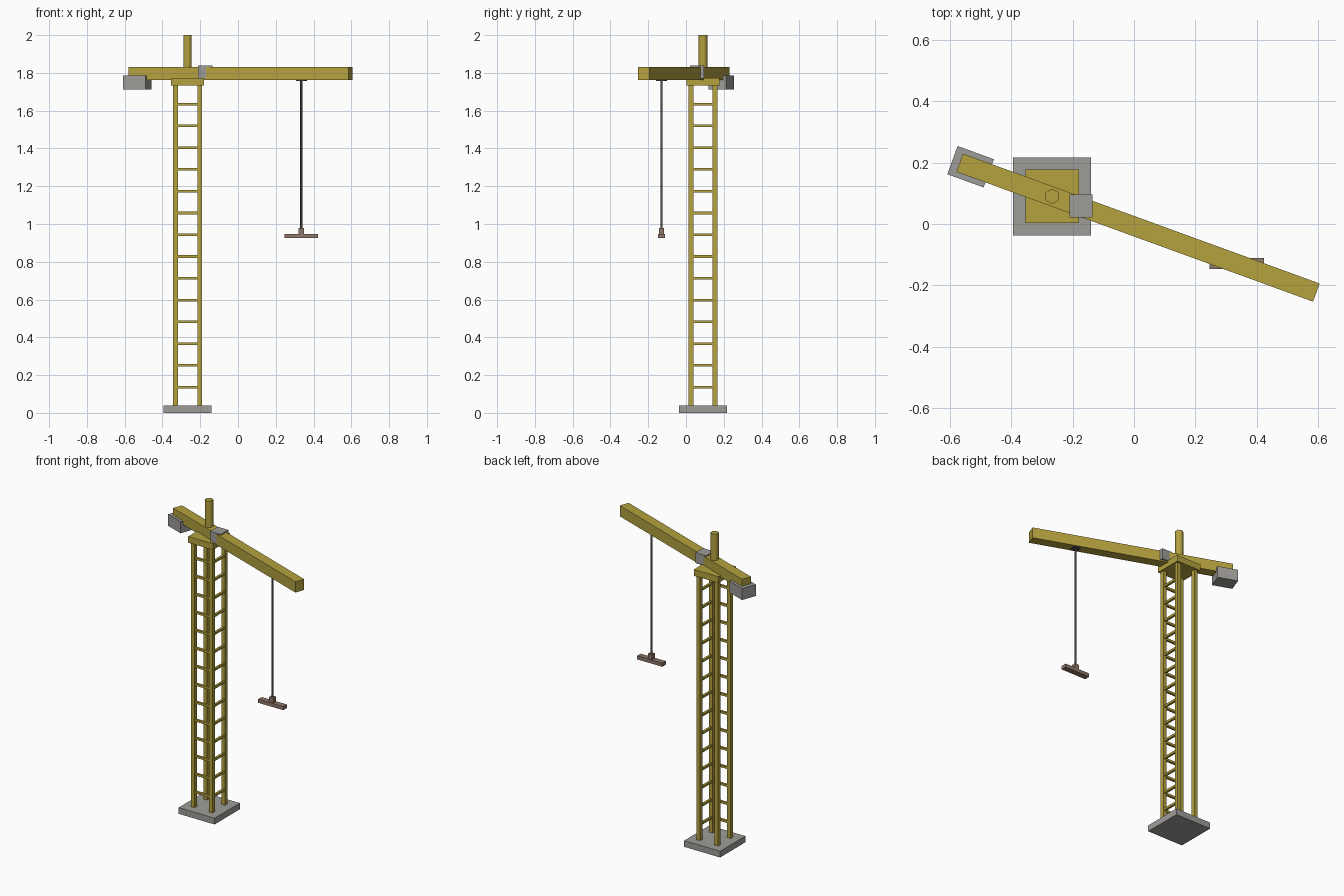
import bpy
from math import radians, cos, sin
from mathutils import Vector

cube = bpy.data.objects.get("Cube")
if cube:
    bpy.data.objects.remove(cube, do_unlink=True)


def material(name, rgb):
    mat = bpy.data.materials.new(name)
    mat.use_nodes = True
    mat.diffuse_color = (*rgb, 1)
    mat.node_tree.nodes["Principled BSDF"].inputs["Base Color"].default_value = (*rgb, 1)
    return mat


yellow = material("mustard_yellow", (0.46, 0.36, 0.05))
grey = material("concrete_grey", (0.34, 0.335, 0.315))
brown = material("dull_brown", (0.28, 0.19, 0.145))
dark = material("cable_grey", (0.075, 0.07, 0.07))

TOWER = Vector((-0.267, 0.09, 0))
YAW = radians(-20)
LEG = 0.064


def finish(name, mat):
    obj = bpy.context.object
    obj.name = name
    obj.data.materials.append(mat)
    return obj


def box(name, x, y, z0, z1, width, depth, mat, yaw=0):
    bpy.ops.mesh.primitive_cube_add(size=1, location=(x, y, (z0 + z1) / 2), rotation=(0, 0, yaw))
    obj = finish(name, mat)
    obj.scale = (width, depth, z1 - z0)
    bpy.ops.object.transform_apply(location=False, rotation=False, scale=True)
    return obj


def rod(name, x, y, z0, z1, radius, sides, mat):
    bpy.ops.mesh.primitive_cylinder_add(vertices=sides, radius=radius, depth=z1 - z0,
                                        location=(x, y, (z0 + z1) / 2))
    obj = finish(name, mat)
    bpy.ops.object.shade_smooth_by_angle(angle=radians(65))
    return obj


def along_jib(distance):
    """Point on the jib axis, measured from the tower centre."""
    return TOWER.x + distance * cos(YAW), TOWER.y + distance * sin(YAW)


# Tower: footing, four legs, platform and mast
box("footing", TOWER.x, TOWER.y, 0, 0.04, 0.255, 0.255, grey)
for sx, side in ((1, "left"), (-1, "right")):
    for sy, end in ((-1, "front"), (1, "back")):
        box(f"{end}_{side}_leg", TOWER.x + sx * LEG, TOWER.y + sy * LEG,
            0.035, 1.74, 0.025, 0.025, yellow)
box("platform", TOWER.x, TOWER.y, 1.733, 1.773, 0.175, 0.175, yellow)
rod("mast", TOWER.x, TOWER.y, 1.76, 2.0, 0.025, 6, yellow)

# Rungs on two faces of the tower
for i in range(14):
    z = 0.136 + i * 0.1153
    box("front_rung", TOWER.x, TOWER.y - LEG, z - 0.007, z + 0.007, 2 * LEG, 0.014, yellow)
    box("left_rung", TOWER.x + LEG, TOWER.y, z - 0.007, z + 0.007, 0.014, 2 * LEG, yellow)

# Turned jib with its counterweight, and the cab
box("jib", *along_jib(0.298), 1.762, 1.831, 1.238, 0.063, yellow, YAW)
box("counterweight", *along_jib(-0.283), 1.712, 1.786, 0.126, 0.098, grey, YAW)
box("cab", -0.173, 0.058, 1.77, 1.838, 0.075, 0.075, grey)

# Hoist hanging from the jib
hx, hy = along_jib(0.641)
box("trolley", hx, hy, 1.756, 1.765, 0.045, 0.045, dark, YAW)
rod("cable", hx, hy, 0.97, 1.76, 0.006, 8, dark)
box("hook_block", hx, hy, 0.945, 0.98, 0.03, 0.028, brown)
box("load_bar", hx, hy, 0.925, 0.948, 0.178, 0.036, brown)
